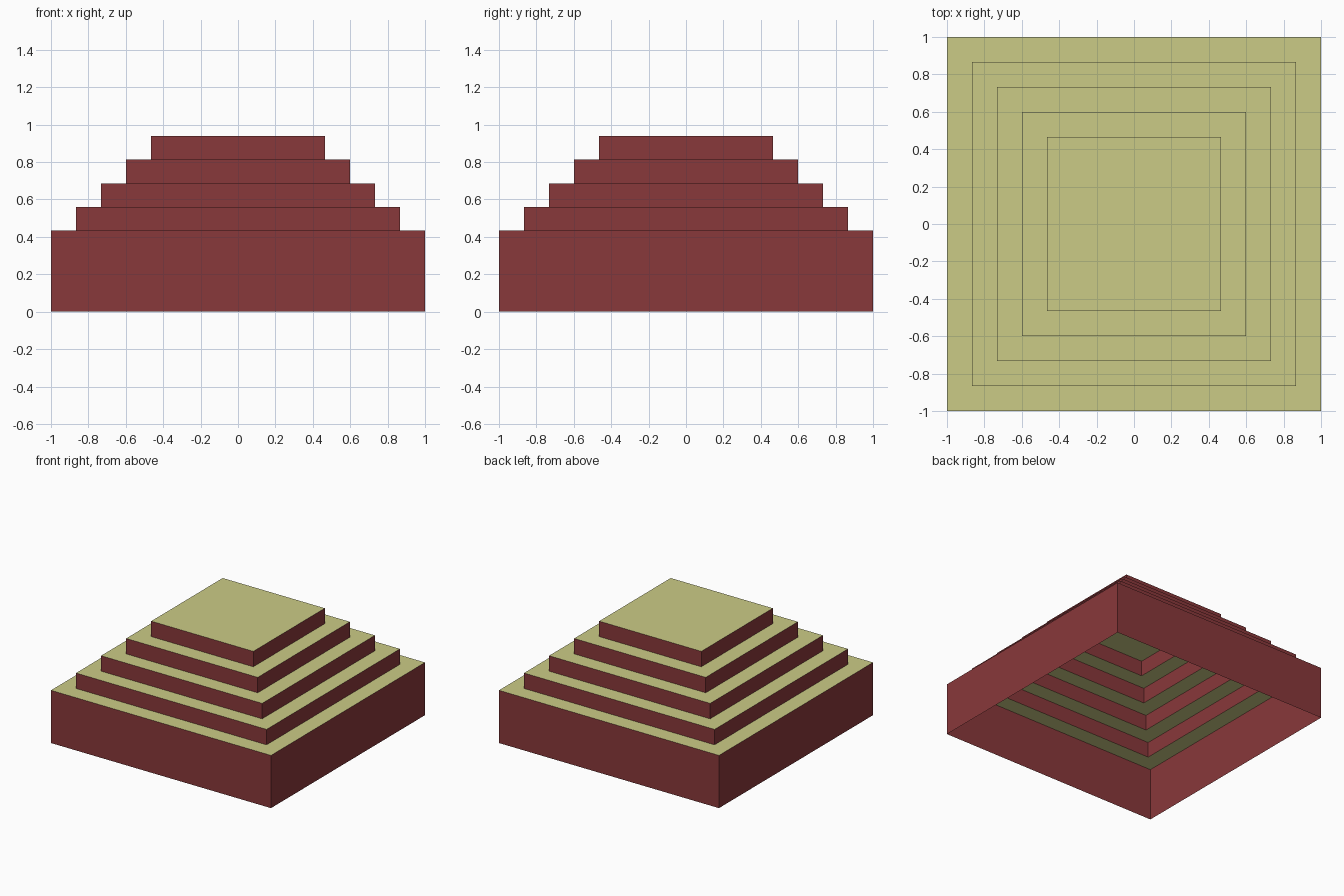
import bpy, bmesh

if "Cube" in bpy.data.objects:
    bpy.data.objects.remove(bpy.data.objects["Cube"])

TIERS = 5
STEP_IN = 0.134     # inset of each tier
BASE_H = 0.433      # height of the bottom tier wall
STEP_H = 0.1267     # height of each upper tier


def material(name, color):
    mat = bpy.data.materials.new(name)
    mat.diffuse_color = (*color, 1)
    mat.use_nodes = True
    mat.node_tree.nodes["Principled BSDF"].inputs["Base Color"].default_value = mat.diffuse_color
    return mat


def square(bm, half, z):
    return [bm.verts.new((sx * half, sy * half, z))
            for sx, sy in ((-1, -1), (1, -1), (1, 1), (-1, 1))]


def bridge(bm, lower, upper, slot):
    for i in range(4):
        j = (i + 1) % 4
        face = bm.faces.new((lower[i], lower[j], upper[j], upper[i]))
        face.material_index = slot


# Hollow stepped shell, open underneath: red risers, yellow-green treads
bm = bmesh.new()
ring = square(bm, 1, 0)
for tier in range(TIERS):
    half, z = 1 - tier * STEP_IN, BASE_H + tier * STEP_H
    top = square(bm, half, z)
    bridge(bm, ring, top, 0)
    if tier < TIERS - 1:
        ring = square(bm, half - STEP_IN, z)
        bridge(bm, top, ring, 1)
    else:
        bm.faces.new(top).material_index = 1

mesh = bpy.data.meshes.new("stepped_roof")
bm.to_mesh(mesh)
bm.free()
mesh.materials.append(material("riser_red", (0.25, 0.04, 0.043)))
mesh.materials.append(material("tread_green", (0.60, 0.60, 0.24)))
bpy.context.collection.objects.link(bpy.data.objects.new("stepped_roof", mesh))
